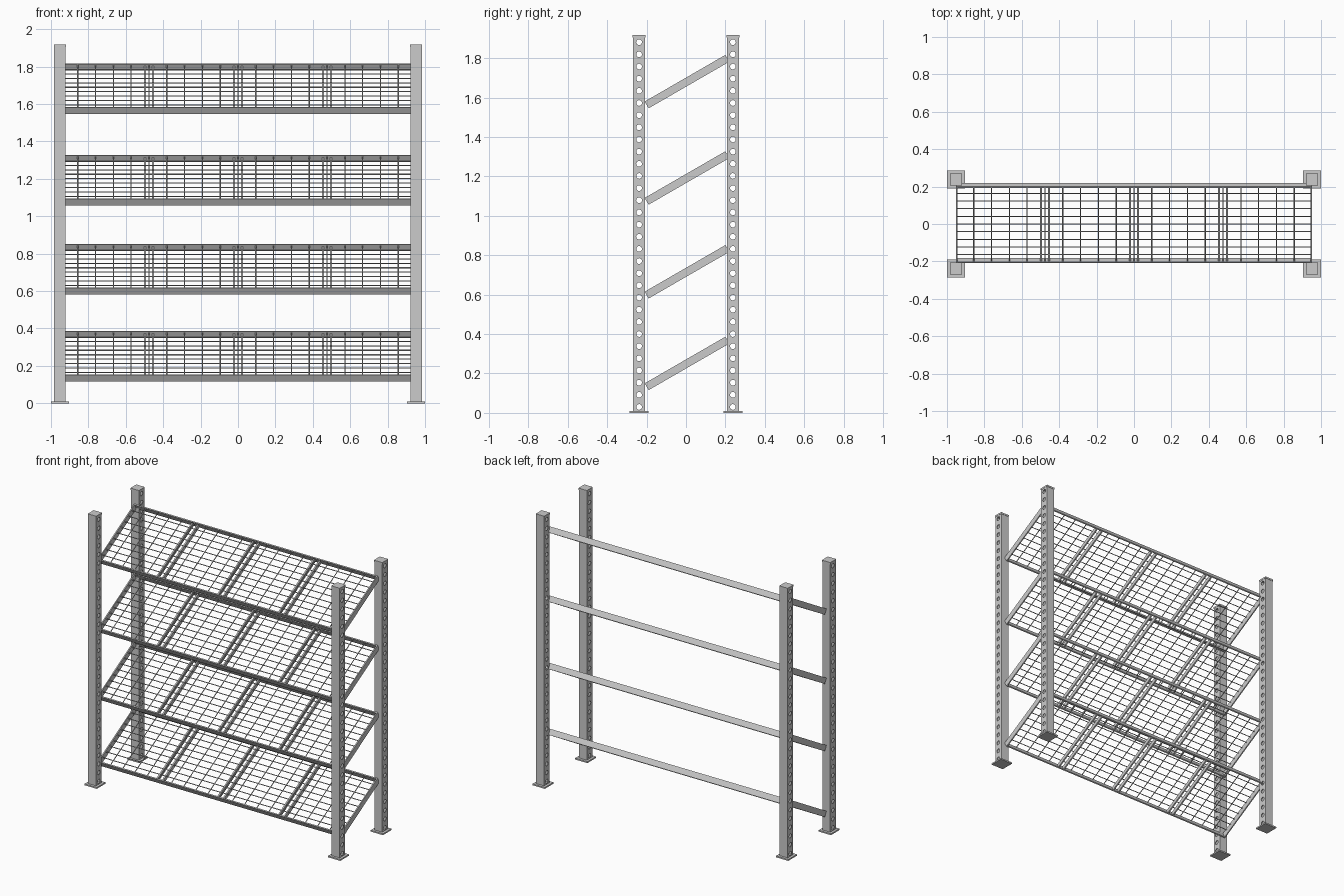
import bpy, bmesh, math
from mathutils import Matrix, Vector

if "Cube" in bpy.data.objects:
    bpy.data.objects.remove(bpy.data.objects["Cube"])

POST_X, POST_Y = 0.952, 0.238      # post centres
HALF_X, DEPTH, BAND = 0.952, 0.473, 0.04   # shelf half width, sloping depth, band height
TILT = math.radians(30)


def box(bm, c, s):
    bmesh.ops.create_cube(bm, size=1, matrix=Matrix.Translation(c) @ Matrix.Diagonal((*s, 1)))


def rod(bm, c, axis, length, r, sides=8):
    rot = Vector((0, 0, 1)).rotation_difference(Vector(axis)).to_matrix().to_4x4()
    bmesh.ops.create_cone(bm, cap_ends=True, segments=sides, radius1=r, radius2=r,
                          depth=length, matrix=Matrix.Translation(c) @ rot)


def to_mesh(bm, name):
    me = bpy.data.meshes.new(name)
    bm.to_mesh(me)
    bm.free()
    return me


def add(name, me):
    ob = bpy.data.objects.new(name, me)
    bpy.context.collection.objects.link(ob)
    return ob


def mirror_xy(ob):
    m = ob.modifiers.new("mirror", 'MIRROR')
    m.use_axis = (True, True, False)


# hole cutters, running along x through the post
bm = bmesh.new()
for i in range(31):
    rod(bm, (POST_X, POST_Y, 0.03 + i * 0.0617), (1, 0, 0), 0.2, 0.0145, 16)
cutter = add("hole_cutter", to_mesh(bm, "hole_cutter"))
cutter.hide_render = True
cutter.display_type = 'WIRE'

# perforated square tube posts
bm = bmesh.new()
h = 0.031
ring = [bm.verts.new((POST_X + sx * h, POST_Y + sy * h, 0.008))
        for sx, sy in ((-1, -1), (1, -1), (1, 1), (-1, 1))]
edges = [bm.edges.new((ring[i], ring[(i + 1) % 4])) for i in range(4)]
res = bmesh.ops.extrude_edge_only(bm, edges=edges)
bmesh.ops.translate(bm, vec=(0, 0, 1.90),
                    verts=[v for v in res["geom"] if isinstance(v, bmesh.types.BMVert)])
mid = Vector((POST_X, POST_Y, 0.95))
bm.normal_update()
for f in bm.faces:
    if f.normal.dot(f.calc_center_median() - mid) < 0:
        f.normal_flip()
posts = add("posts", to_mesh(bm, "posts"))
sol = posts.modifiers.new("wall", 'SOLIDIFY')
sol.thickness, sol.offset, sol.use_even_offset = 0.004, -1, True
cut = posts.modifiers.new("holes", 'BOOLEAN')
cut.operation, cut.object, cut.solver = 'DIFFERENCE', cutter, 'EXACT'
mirror_xy(posts)

# foot plates and top caps
for name, z, w, t in (("foot_plates", 0.005, 0.096, 0.01), ("post_caps", 1.911, 0.066, 0.012)):
    bm = bmesh.new()
    box(bm, (POST_X, POST_Y, z), (w, w, t))
    mirror_xy(add(name, to_mesh(bm, name)))

# shelf frame: four flat bands
bm = bmesh.new()
T = 0.008
for s in (-1, 1):
    box(bm, (0, s * (DEPTH - T) / 2, 0), (2 * HALF_X, T, BAND))
    box(bm, (s * (HALF_X - T / 2), 0, 0), (T, DEPTH - 2 * T, BAND))
frame = to_mesh(bm, "shelf_frame")

# shelf wire grid
bm = bmesh.new()
for i in range(1, 10):
    rod(bm, (0, DEPTH * (i / 10 - 0.5), 0.010), (1, 0, 0), 2 * HALF_X - T, 0.003)
for i in range(1, 20):
    rod(bm, (HALF_X * (i / 10 - 1), 0, 0.014), (0, 1, 0), DEPTH - T, 0.003)
wires = to_mesh(bm, "shelf_wires")

# paired cross supports beneath the wires
bm = bmesh.new()
for x in (-HALF_X / 2, 0, HALF_X / 2):
    for s in (-1, 1):
        box(bm, (x + s * 0.022, 0, -0.004), (0.01, DEPTH - T, 0.026))
supports = to_mesh(bm, "shelf_supports")

# four tilted shelves
for n, z in enumerate((0.251, 0.716, 1.192, 1.681), 1):
    for me in (frame, wires, supports):
        ob = add(f"{me.name}_{n}", me)
        ob.location = (0, 0.005, z)
        ob.rotation_euler.x = TILT
